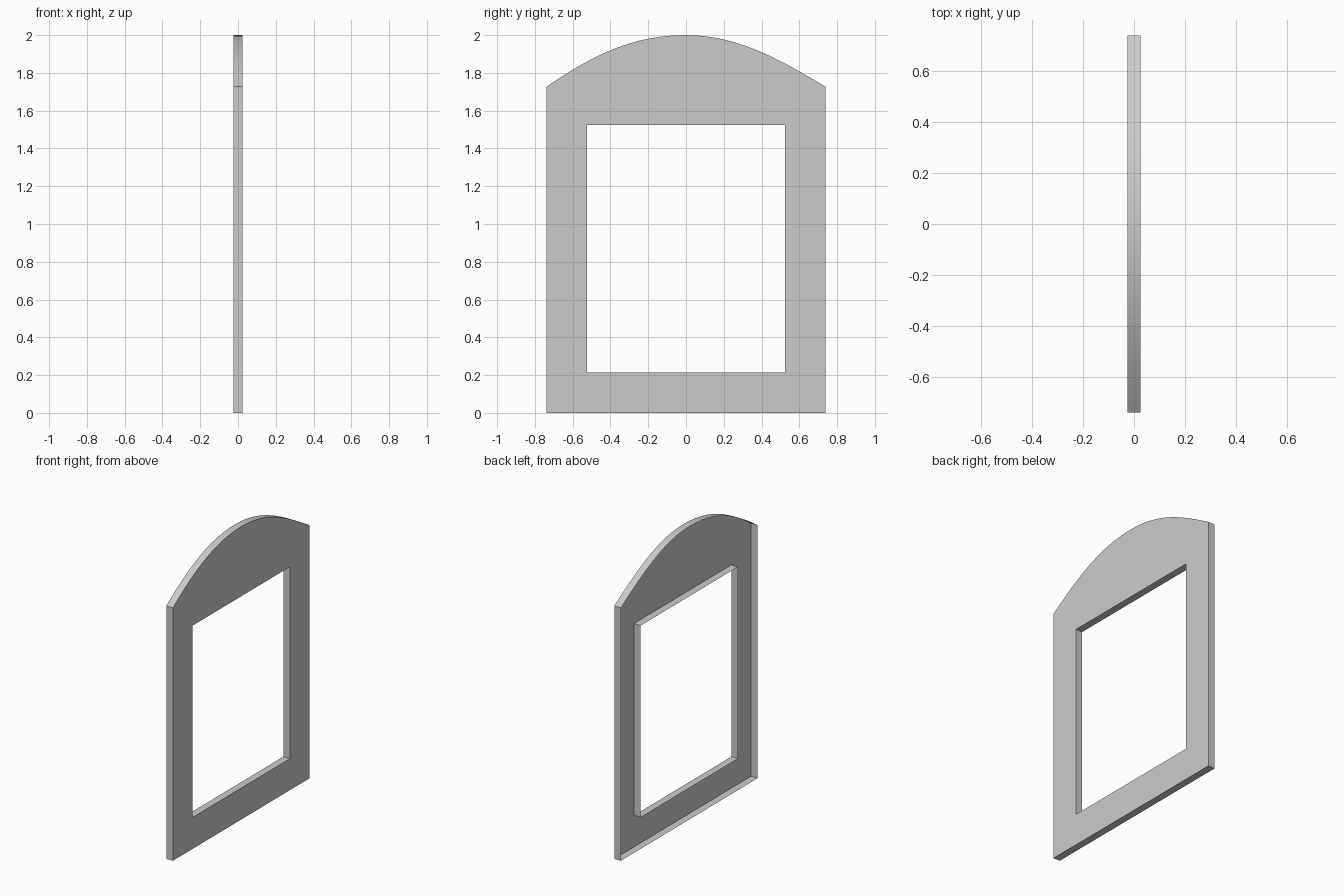
import bpy
import bmesh

if "Cube" in bpy.data.objects:
    bpy.data.objects.remove(bpy.data.objects["Cube"])

T = 0.025                      # half thickness
W, SPRING, TOP = 0.738, 1.727, 2.0

# Flat curve: arched outline plus rectangular opening, drawn in local XY
cu = bpy.data.curves.new("window_frame", 'CURVE')
cu.dimensions = '2D'
cu.fill_mode = 'BOTH'
cu.extrude = T


def add_loop(points, resolution=12):
    """points: (co, left handle or None, right handle or None); None = straight"""
    s = cu.splines.new('BEZIER')
    s.bezier_points.add(len(points) - 1)
    s.use_cyclic_u = True
    s.resolution_u = resolution
    for bp, (co, left, right) in zip(s.bezier_points, points):
        bp.handle_left_type = bp.handle_right_type = 'FREE'
        bp.co = (*co, 0)
        bp.handle_left = (*(left or co), 0)
        bp.handle_right = (*(right or co), 0)


# Outer outline with arched top
add_loop([
    ((-W, 0), None, None),
    ((W, 0), None, None),
    ((W, SPRING), None, (0.492, 1.875)),
    ((0, TOP), (0.27, TOP), (-0.27, TOP)),
    ((-W, SPRING), (-0.48, 1.905), None),
])
# Opening
add_loop([((y, z), None, None) for y, z in
          [(-0.525, 0.215), (-0.525, 1.524), (0.525, 1.524), (0.525, 0.215)]])

frame = bpy.data.objects.new("window_frame", cu)
bpy.context.collection.objects.link(frame)
# Stand upright: local X -> world Y, local Y -> world Z, local Z -> world X
frame.rotation_euler = (1.5707963, 0, 1.5707963)
bpy.context.view_layer.objects.active = frame
frame.select_set(True)
bpy.ops.object.convert(target='MESH')

# Clean up, then open the back: the -x side is a hollow shell
bm = bmesh.new()
bm.from_mesh(frame.data)
bmesh.ops.remove_doubles(bm, verts=bm.verts, dist=0.0005)
bmesh.ops.dissolve_limit(bm, angle_limit=0.002, verts=bm.verts, edges=bm.edges)
bmesh.ops.recalc_face_normals(bm, faces=bm.faces)
back = [f for f in bm.faces if all(v.co.z < 0 for v in f.verts)]
bmesh.ops.delete(bm, geom=back, context='FACES')
bm.to_mesh(frame.data)
bm.free()
bpy.ops.object.shade_smooth_by_angle()
